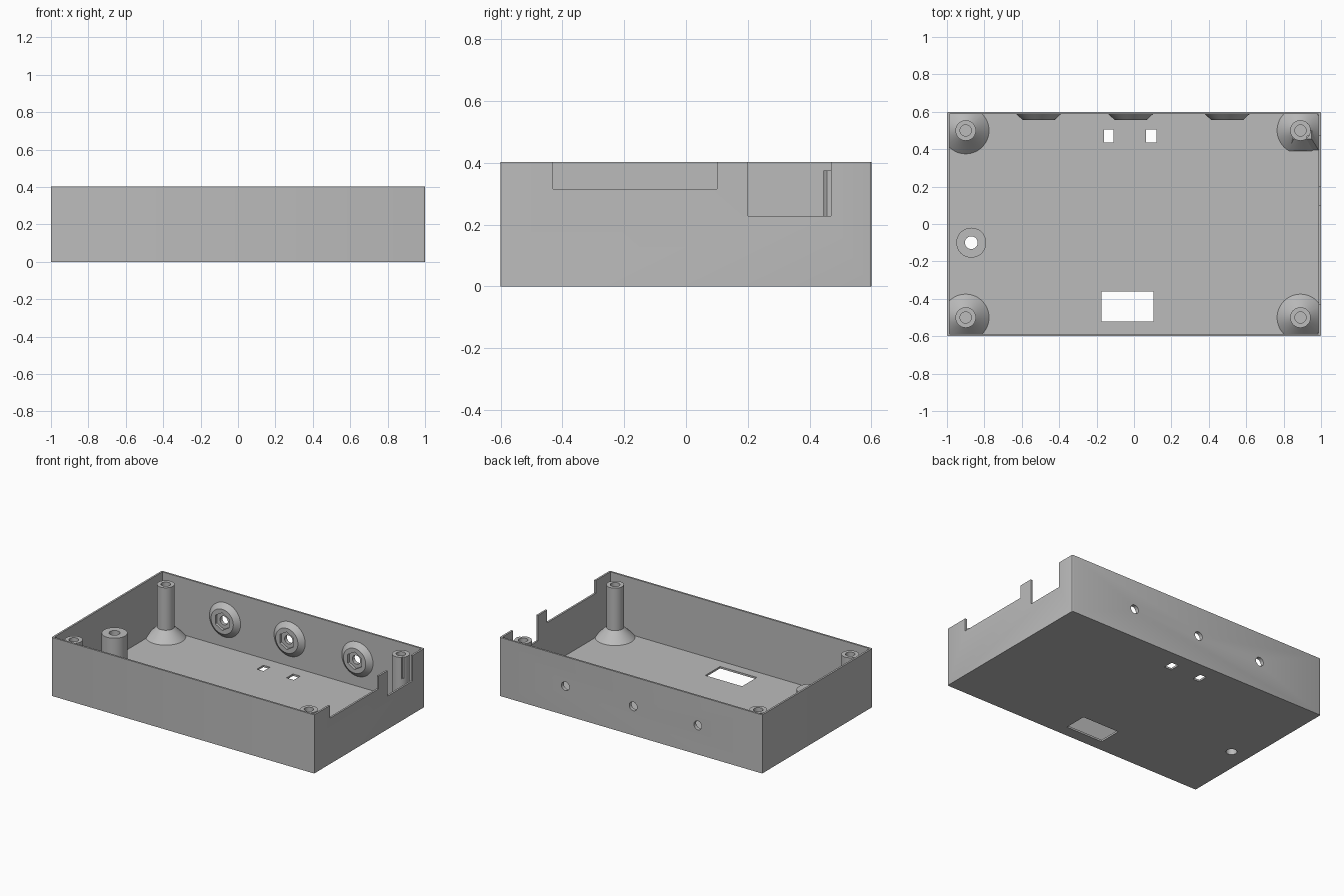
import bpy, bmesh, math
from mathutils import Vector, Matrix

cube = bpy.data.objects.get("Cube")
if cube:
    bpy.data.objects.remove(cube, do_unlink=True)

W, D, H = 1.0, 0.6, 0.403      # half width, half depth, height
T = 0.013                      # wall and floor thickness

grey = bpy.data.materials.new("plain grey")
grey.use_nodes = True
grey.diffuse_color = (0.5, 0.5, 0.5, 1)
grey.node_tree.nodes["Principled BSDF"].inputs["Base Color"].default_value = (0.5, 0.5, 0.5, 1)


def finish(name, bm):
    bmesh.ops.recalc_face_normals(bm, faces=bm.faces)
    mesh = bpy.data.meshes.new(name)
    bm.to_mesh(mesh)
    bm.free()
    mesh.materials.append(grey)
    obj = bpy.data.objects.new(name, mesh)
    bpy.context.collection.objects.link(obj)
    return obj


def box(name, x, y, z, round_corners=0):
    bm = bmesh.new()
    bmesh.ops.create_cube(bm, size=1)
    for v in bm.verts:
        v.co = [r[0] if c < 0 else r[1] for c, r in zip(v.co, (x, y, z))]
    if round_corners:
        upright = [e for e in bm.edges if abs(e.verts[0].co.z - e.verts[1].co.z) > 0.1]
        bmesh.ops.bevel(bm, geom=upright, offset=round_corners, segments=3,
                        profile=0.5, affect='EDGES')
    return finish(name, bm)


def rod(name, center, r1, r2, length, sides=40, axis='Z'):
    bm = bmesh.new()
    turn = Matrix.Rotation(math.radians(-90), 4, 'X') if axis == 'Y' else Matrix()
    bmesh.ops.create_cone(bm, cap_ends=True, segments=sides, radius1=r1, radius2=r2,
                          depth=length, matrix=Matrix.Translation(center) @ turn)
    return finish(name, bm)


def lathe(name, profile, x, y, clips=(), closed=False):
    """Spin a (radius, z) profile about a vertical axis, then trim it with planes."""
    bm = bmesh.new()
    vs = [bm.verts.new((r, 0, z)) for r, z in profile]
    pairs = list(zip(vs, vs[1:])) + ([(vs[-1], vs[0])] if closed else [])
    es = [bm.edges.new(p) for p in pairs]
    bmesh.ops.spin(bm, geom=vs + es, cent=(0, 0, 0), axis=(0, 0, 1),
                   angle=math.tau, steps=48)
    bmesh.ops.remove_doubles(bm, verts=bm.verts, dist=1e-5)
    bmesh.ops.translate(bm, verts=bm.verts, vec=(x, y, 0))
    for point, normal in clips:
        bmesh.ops.bisect_plane(bm, geom=bm.verts[:] + bm.edges[:] + bm.faces[:],
                               plane_co=point, plane_no=normal, clear_outer=True)
        bmesh.ops.holes_fill(bm, edges=[e for e in bm.edges if e.is_boundary], sides=0)
    return finish(name, bm)


def cut(obj, *cutters):
    for c in cutters:
        c.hide_render = True
        m = obj.modifiers.new("cut", 'BOOLEAN')
        m.operation, m.solver, m.object = 'DIFFERENCE', 'EXACT', c
        bpy.context.view_layer.objects.active = obj
        bpy.ops.object.modifier_apply(modifier=m.name)


cutters = []


def cutter(obj):
    cutters.append(obj)
    return obj


# Open tray
tray = box("tray", (-W, W), (-D, D), (0, H), 0.008)
cut(tray, cutter(box("cavity_cutter", (T - W, W - T), (T - D, D - T), (T, 1))))

# Notches in the left wall
deep_notch = cutter(box("deep_notch_cutter", (0.924, 1.1), (0.2, 0.47), (0.228, 1)))
cut(tray, deep_notch,
    cutter(box("long_notch_cutter", (0.95, 1.1), (-0.43, 0.1), (0.315, 1))))

# Floor openings
for x, y in (((-0.175, 0.105), (-0.52, -0.36)),
             ((-0.16, -0.11), (0.435, 0.505)),
             ((0.065, 0.12), (0.435, 0.505))):
    cut(tray, cutter(box("floor_cutter", x, y, (-0.1, 0.1))))

# Hollow pillar over a hole in the floor
px, py = -0.87, -0.1
cut(tray, cutter(rod("pillar_hole_cutter", (px, py, 0), 0.034, 0.034, 0.2, 48)))
parts = [lathe("hollow_pillar", [(0.034, 0.008), (0.034, 0.277), (0.08, 0.277), (0.08, 0.008)],
               px, py, closed=True)]

# Corner screw posts with flared feet
post_profile = [(0, 0.12), (0.03, 0.12), (0.03, 0.375), (0.055, 0.375),
                (0.055, 0.083), (0.125, T), (0.125, 0.008), (0, 0.008)]
for side, x in (("right", -0.9), ("left", 0.89)):
    for end, y in (("front", -0.5), ("back", 0.5)):
        sx, sy = math.copysign(1, x), math.copysign(1, y)
        clips = [((sx * 0.993, 0, 0), (sx, 0, 0)), ((0, sy * 0.593, 0), (0, sy, 0))]
        trimmed = side == "left" and end == "back"
        if trimmed:
            clips.append(((0, 0.39, 0), (0, -1, 0)))
        post = lathe(f"{end}_{side}_post", post_profile, x, y, clips)
        if trimmed:
            cut(post, deep_notch)
        parts.append(post)

# Sloped foot beside the trimmed post
ramp = box("post_ramp", (0.83, 0.99), (0.39, 0.5), (0.008, 0.083))
for v in ramp.data.vertices:
    if v.co.z > 0.05:
        v.co.x = 0.85 if v.co.x < 0.9 else 0.95
        v.co.y = max(v.co.y, 0.455)
parts.append(ramp)

# Bosses on the back wall, each with a nut pocket and a through hole
for i, x in enumerate((-0.51, -0.018, 0.498)):
    hole = cutter(rod("wall_hole_cutter", (x, 0.58, 0.2), 0.03, 0.03, 0.2, 32, 'Y'))
    pocket = cutter(rod("nut_cutter", (x, 0.55, 0.2), 0.06, 0.06, 0.05, 6, 'Y'))
    boss = rod(f"wall_boss_{i + 1}", (x, 0.573, 0.2), 0.085, 0.122, 0.034, 48, 'Y')
    cut(boss, pocket, hole)
    cut(tray, hole)
    parts.append(boss)

for c in cutters:
    bpy.data.objects.remove(c, do_unlink=True)

# Smooth round sides, keep edges sharp
bpy.ops.object.select_all(action='DESELECT')
for obj in parts + [tray]:
    obj.select_set(True)
bpy.context.view_layer.objects.active = tray
bpy.ops.object.shade_smooth_by_angle(angle=math.radians(30))
